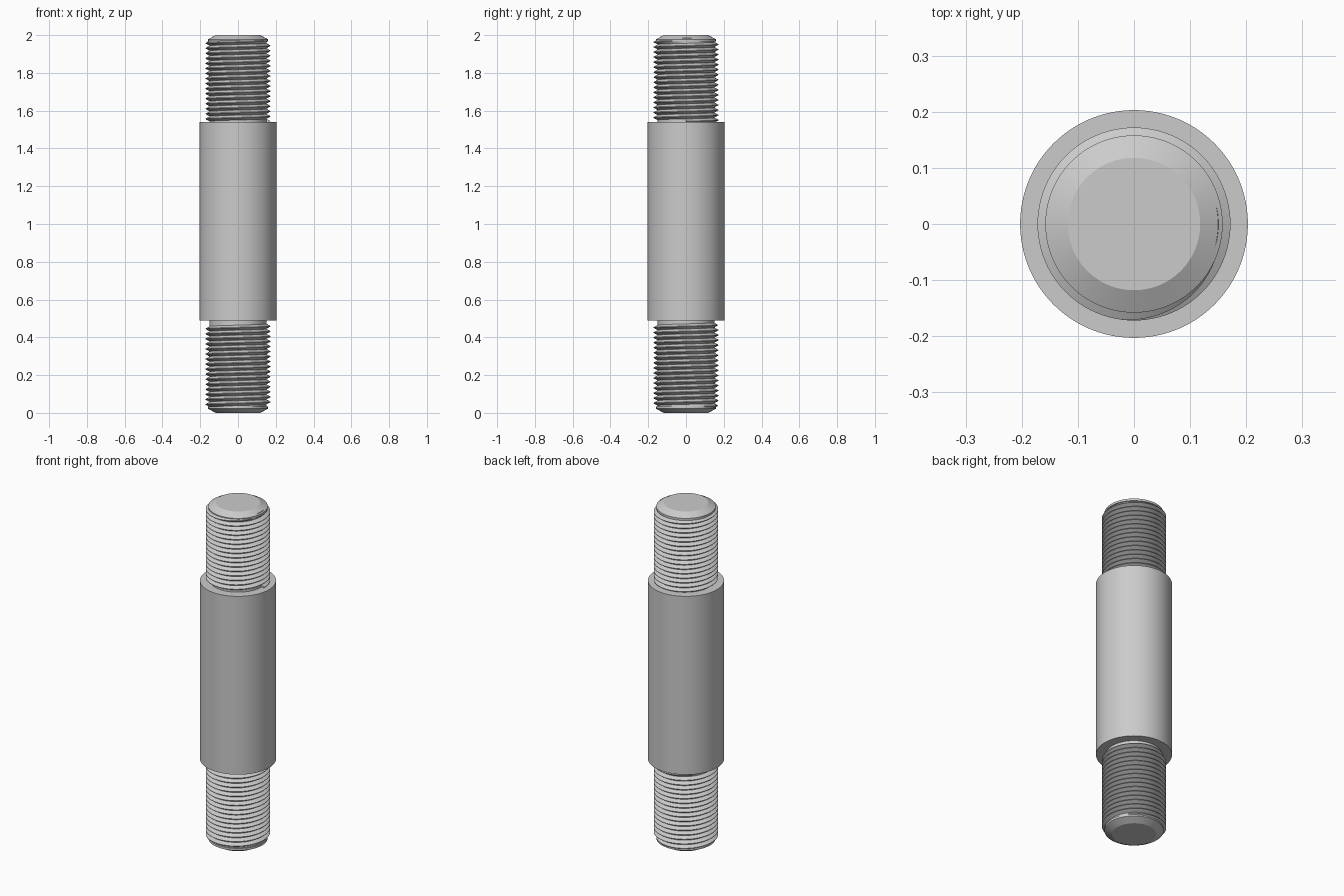
import bpy
import bmesh
from math import cos, sin, tau, radians

cube = bpy.data.objects.get("Cube")
if cube:
    bpy.data.objects.remove(cube, do_unlink=True)

STEPS = 96           # segments per turn
BODY_R, CORE_R, CREST_R = 0.203, 0.151, 0.172
TIP_R, CHAMFER_R = 0.118, 0.158
BODY_Z = (0.49, 1.54)
PITCH = 0.0267

steel = bpy.data.materials.new("steel grey")
steel.use_nodes = True
GREY = (0.6, 0.6, 0.6, 1.0)
steel.diffuse_color = GREY
steel.node_tree.nodes["Principled BSDF"].inputs["Base Color"].default_value = GREY


def finish(name, bm):
    bmesh.ops.recalc_face_normals(bm, faces=bm.faces)
    mesh = bpy.data.meshes.new(name)
    bm.to_mesh(mesh)
    bm.free()
    mesh.materials.append(steel)
    obj = bpy.data.objects.new(name, mesh)
    bpy.context.collection.objects.link(obj)
    bpy.ops.object.select_all(action='DESELECT')
    obj.select_set(True)
    bpy.context.view_layer.objects.active = obj
    bpy.ops.object.shade_smooth_by_angle(angle=radians(25))
    return obj


def lathe(name, profile):
    """Closed solid of revolution from (radius, height) points."""
    bm = bmesh.new()
    rings = [[bm.verts.new((r * cos(tau * i / STEPS), r * sin(tau * i / STEPS), z))
              for i in range(STEPS)] for r, z in profile]
    for a, b in zip(rings, rings[1:]):
        for i in range(STEPS):
            j = (i + 1) % STEPS
            bm.faces.new((a[i], a[j], b[j], b[i]))
    bm.faces.new(rings[0])
    bm.faces.new(rings[-1])
    return finish(name, bm)


def thread(name, z_low, z_high, fade_low, fade_high):
    """Right-handed V ridge whose crest fades into the core at the chosen ends."""
    bm = bmesh.new()
    count = int((z_high - z_low - PITCH) / PITCH * STEPS)
    fade = STEPS * 0.3
    sections = []
    for i in range(count + 1):
        grow = 1.0
        if fade_low:
            grow = min(grow, i / fade)
        if fade_high:
            grow = min(grow, (count - i) / fade)
        crest = CORE_R + (CREST_R - CORE_R) * grow
        half = PITCH * 0.5
        z = z_low + half + PITCH * i / STEPS
        a = tau * i / STEPS
        shape = ((CORE_R - 0.001, z - half), (crest, z - PITCH * 0.05),
                 (crest, z + PITCH * 0.05), (CORE_R - 0.001, z + half))
        sections.append([bm.verts.new((r * cos(a), r * sin(a), h)) for r, h in shape])
    for a, b in zip(sections, sections[1:]):
        for k in range(len(a)):
            n = (k + 1) % len(a)
            bm.faces.new((a[k], b[k], b[n], a[n]))
    bm.faces.new(sections[0])
    bm.faces.new(sections[-1])
    return finish(name, bm)


# Plain middle shank
lathe("shank", [(BODY_R, BODY_Z[0]), (BODY_R, BODY_Z[1])])

# Chamfered cores of the two threaded ends
lathe("upper_core", [(CORE_R, BODY_Z[1] - 0.01), (CORE_R, 1.965),
                     (CHAMFER_R, 1.965), (CHAMFER_R, 1.978), (TIP_R, 2.0)])
lathe("lower_core", [(TIP_R, 0.0), (CHAMFER_R, 0.022), (CHAMFER_R, 0.035),
                     (CORE_R, 0.035), (CORE_R, BODY_Z[0] + 0.01)])

# Helical threads
thread("upper_thread", BODY_Z[1] - 0.01, 1.985, False, True)
thread("lower_thread", 0.018, BODY_Z[0] - 0.005, True, True)
